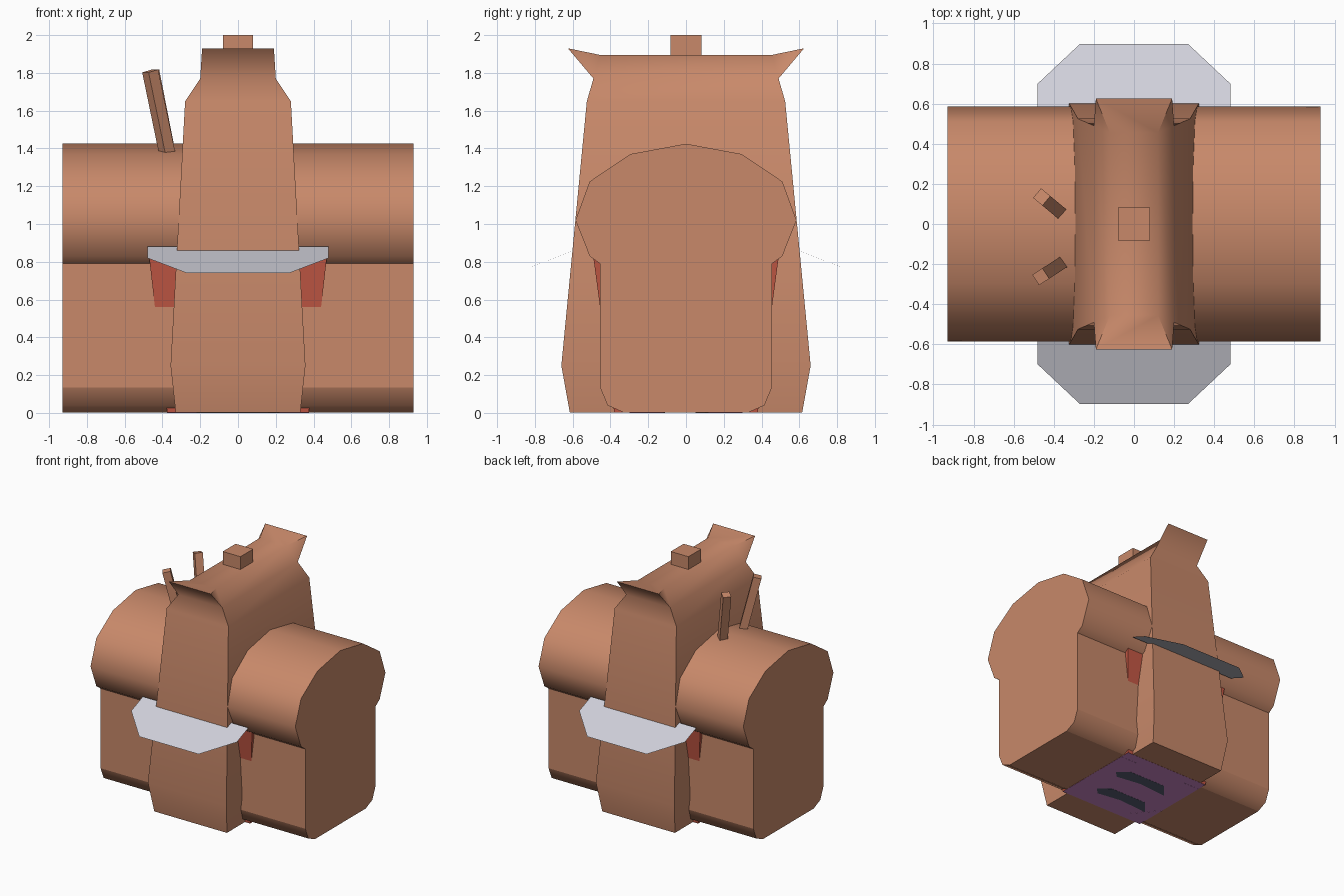
import bpy, bmesh, math
from mathutils import Vector

if "Cube" in bpy.data.objects:
    bpy.data.objects.remove(bpy.data.objects["Cube"])


def material(name, rgb):
    m = bpy.data.materials.new(name)
    m.diffuse_color = (*rgb, 1)
    m.use_nodes = True
    m.node_tree.nodes["Principled BSDF"].inputs["Base Color"].default_value = m.diffuse_color
    return m


TAN = material("clay_tan", (0.58, 0.25, 0.144))
GREY = material("pale_grey", (0.64, 0.64, 0.71))
RED = material("brick_red", (0.56, 0.1, 0.06))
PURPLE = material("mauve", (0.60, 0.24, 0.56))
DARK = material("slate", (0.10, 0.11, 0.17))


def make(name, verts, faces, mats, smooth_angle=None, hard=None, closed=True):
    """Mesh object; optional smooth shading, with extra sharp edges chosen by rule."""
    bm = bmesh.new()
    vs = [bm.verts.new(v) for v in verts]
    for f in faces:
        bm.faces.new([vs[i] for i in f])
    if closed:
        bmesh.ops.recalc_face_normals(bm, faces=bm.faces)
    if smooth_angle:
        for f in bm.faces:
            f.smooth = True
        for e in bm.edges:
            sharp = e.calc_face_angle(0) > math.radians(smooth_angle)
            e.smooth = not (sharp or (hard and hard(e)))
    me = bpy.data.meshes.new(name)
    bm.to_mesh(me)
    bm.free()
    for m in mats:
        me.materials.append(m)
    ob = bpy.data.objects.new(name, me)
    bpy.context.collection.objects.link(ob)
    return ob


def loft(rings):
    """Vertices and faces of a capped tube through equal-sized rings."""
    n = len(rings[0])
    verts = [v for r in rings for v in r]
    faces = [[k * n + i, k * n + (i + 1) % n, (k + 1) * n + (i + 1) % n, (k + 1) * n + i]
             for k in range(len(rings) - 1) for i in range(n)]
    faces += [list(range(n))[::-1], [(len(rings) - 1) * n + i for i in range(n)]]
    return verts, faces


def rect(hx, hy, z):
    return [(-hx, -hy, z), (hx, -hy, z), (hx, hy, z), (-hx, hy, z)]


# Main hall: rounded roof profile extruded along x
half = [(0.295, 1.37), (0.51, 1.225), (0.585, 1.02), (0.51, 0.83), (0.455, 0.79),
        (0.455, 0.135), (0.415, 0.04), (0.33, 0.002)]
profile = [(0, 1.425)] + half + [(-y, z) for y, z in reversed(half)]
verts, faces = loft([[(x, y, z) for y, z in profile] for x in (-0.93, 0.93)])


def hall_edge(e):
    zs = [v.co.z for v in e.verts]
    return max(zs) < 0.01 or (min(zs) > 0.13 and max(zs) < 0.14)


make("hall", verts, faces, [TAN], 45, hall_edge)

# Cross tower: tapered walls, pinched roof and flared gable tips
rings = [rect(0.33, 0.615, 0.002), rect(0.357, 0.66, 0.25), rect(0.28, 0.525, 1.65),
         rect(0.2, 0.49, 1.77)]
verts, faces = loft(rings)
faces.pop()
verts += rect(0.12, 0.455, 1.895) + rect(0.19, 0.625, 1.93)
faces += [[12, 13, 21, 20], [14, 15, 23, 22],                                # flared gables
          [13, 14, 18, 17], [15, 12, 16, 19],                                # roof sides
          [12, 20, 16], [13, 17, 21], [14, 22, 18], [15, 19, 23],            # tip cheeks
          [16, 17, 18, 19], [20, 21, 17, 16], [18, 22, 23, 19]]              # ridge top
make("tower", verts, faces, [TAN], 60)

# Chimney block on the ridge
make("chimney", *loft([rect(0.08, 0.083, 1.87), rect(0.08, 0.083, 2.0)]), [TAN])

# Two leaning roof posts
for name, base, top in (("back_post", (-0.368, 0.058, 1.34), (-0.46, 0.135, 1.81)),
                        ("front_post", (-0.368, -0.2, 1.34), (-0.465, -0.263, 1.81))):
    a, b = Vector(base), Vector(top)
    axis = (b - a).normalized()
    side = axis.cross(Vector((0, 0, 1))).normalized()
    lean = axis.cross(side)
    ring = [(side * i * 0.031 + lean * j * 0.031) for i, j in ((-1, -1), (1, -1), (1, 1), (-1, 1))]
    make(name, *loft([[p + r for r in ring] for p in (a, b)]), [TAN])

# Sloping awnings, single sheets at the front and back
outline = [(-0.48, 0.55, 0.88), (0.48, 0.55, 0.88), (0.48, 0.70, 0.82),
           (0.27, 0.897, 0.74), (-0.27, 0.897, 0.74), (-0.48, 0.70, 0.82)]
make("back_awning", outline, [range(6)], [GREY], closed=False)
make("front_awning", [(x, -y, z) for x, y, z in outline], [[5, 4, 3, 2, 1, 0]], [GREY],
     closed=False)

# Tapered inner core that shows through below the eaves and at the foot
core = make("core", *loft([rect(0.375, 0.38, 0.001), rect(0.47, 0.49, 0.82)]), [RED, PURPLE])
for p in core.data.polygons:
    if p.normal.z < -0.9:
        p.material_index = 1

# Underside patches: corner plates and two dark soles
for sx in (-1, 1):
    for sy in (-1, 1):
        pts = [(0.22, 0.3), (0.375, 0.12), (0.375, 0.3)]
        ring = [[(sx * x, sy * y, z) for x, y in pts] for z in (0, 0.003)]
        make("foot_patch", *loft(ring), [PURPLE])
for cx, cy in ((0.01, 0.11), (-0.04, -0.17)):
    pts = [(-0.25, -0.05), (-0.16, 0.06), (0.16, 0.06), (0.25, -0.01), (0.2, -0.06), (0, -0.03)]
    ring = [[(cx + x, cy + y, z) for x, y in pts] for z in (0, 0.003)]
    make("sole_patch", *loft(ring), [DARK])
